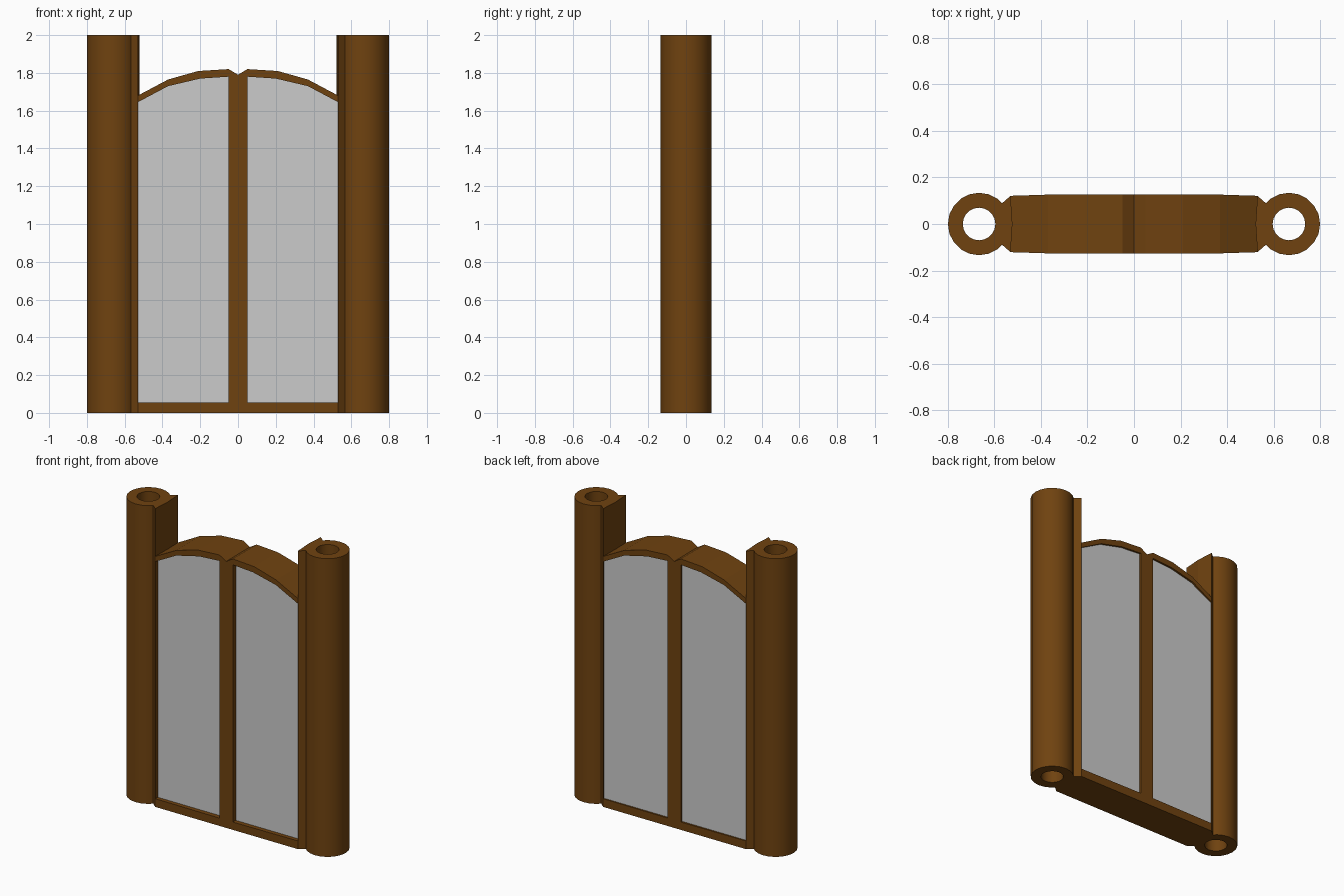
import bpy, bmesh
from math import cos, sin, pi, radians

if "Cube" in bpy.data.objects:
    bpy.data.objects.remove(bpy.data.objects["Cube"])

brown = bpy.data.materials.new("brown_wood")
brown.diffuse_color = (0.16, 0.055, 0.005, 1)
brown.use_nodes = True
brown.node_tree.nodes["Principled BSDF"].inputs["Base Color"].default_value = brown.diffuse_color


def finish(bm, name, mat=None):
    bmesh.ops.recalc_face_normals(bm, faces=bm.faces)
    mesh = bpy.data.meshes.new(name)
    bm.to_mesh(mesh)
    bm.free()
    if mat:
        mesh.materials.append(mat)
    ob = bpy.data.objects.new(name, mesh)
    bpy.context.collection.objects.link(ob)
    return ob


def prism(name, base, direction, mat=None):
    """Extrude a closed outline along a direction."""
    bm = bmesh.new()
    face = bm.faces.new([bm.verts.new(p) for p in base])
    out = bmesh.ops.extrude_face_region(bm, geom=[face], use_keep_orig=True)
    top = [v for v in out["geom"] if isinstance(v, bmesh.types.BMVert)]
    bmesh.ops.translate(bm, verts=top, vec=direction)
    return finish(bm, name, mat)


def tube(name, cx, r_out, r_in, h, n=20):
    bm = bmesh.new()
    # closed rectangular section swept around the axis
    rings = [[bm.verts.new((cx + r * cos(2 * pi * i / n), r * sin(2 * pi * i / n), z))
              for i in range(n)]
             for r, z in ((r_out, 0), (r_out, h), (r_in, h), (r_in, 0))]
    for k in range(4):
        a, b = rings[k], rings[(k + 1) % 4]
        for i in range(n):
            j = (i + 1) % n
            bm.faces.new((a[i], a[j], b[j], b[i]))
    ob = finish(bm, name, brown)
    bpy.context.view_layer.objects.active = ob
    ob.select_set(True)
    bpy.ops.object.shade_smooth_by_angle(angle=radians(35))
    ob.select_set(False)


# Door arch curves (x, z), centre outwards
arch_out = [(0.05, 1.82), (0.21, 1.81), (0.37, 1.765), (0.53, 1.68)]
arch_in = [(0.05, 1.78), (0.20, 1.77), (0.37, 1.73), (0.53, 1.645)]

# Frame: bottom rail, centre bar and twin arches in one outline
right = ([(0.53, 0), (0.53, 0.055), (0.05, 0.055)] + arch_in + arch_out[::-1])
outline = right + [(0, 1.79)] + [(-x, z) for x, z in reversed(right)]
frame = prism("door_frame", [(x, -0.126, z) for x, z in outline], (0, 0.252, 0), brown)
for v in frame.data.vertices:  # slightly thinner at the outer ends
    if abs(v.co.x) > 0.5:
        v.co.y *= 0.96

for side, s in (("left", -1), ("right", 1)):
    # Hinge post tube
    tube(f"{side}_post", 0.665 * s, 0.134, 0.07, 2)
    # Flared flange joining post to door
    flange = [(0.522, 0), (0.53, 0.121), (0.585, 0.073), (0.585, -0.073), (0.53, -0.121)]
    prism(f"{side}_flange", [(x * s, y, 0) for x, y in flange], (0, 0, 2), brown)
    # Recessed grey panel
    panel = [(0.53, 0.05), (0.045, 0.05)] + [(x, z + 0.004) for x, z in arch_in]
    prism(f"{side}_panel", [(x * s, -0.095, z) for x, z in panel], (0, 0.208, 0))
